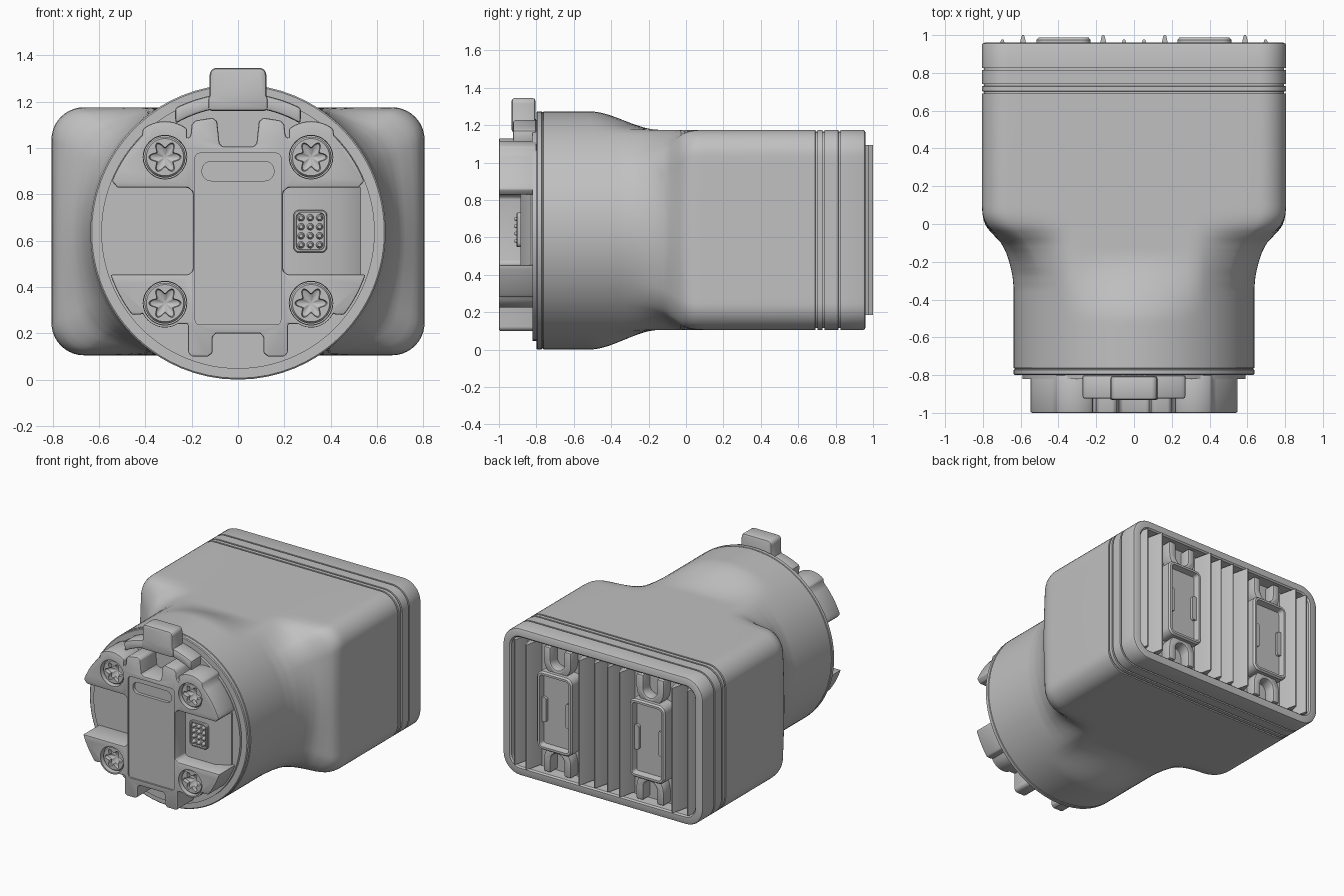
import bpy, bmesh, math
from mathutils import Matrix, Vector

if "Cube" in bpy.data.objects:
    bpy.data.objects.remove(bpy.data.objects["Cube"], do_unlink=True)

grey = bpy.data.materials.new("plain grey")
grey.use_nodes = True
COLOR = (0.53, 0.53, 0.53, 1)
grey.diffuse_color = COLOR
grey.node_tree.nodes["Principled BSDF"].inputs["Base Color"].default_value = COLOR

CZ = 0.637          # barrel axis height
R = 0.637           # barrel radius
BOX_Z = 0.64        # housing centre height
HW, HH = 0.805, 0.535
parts = []


def add(name, bm):
    bmesh.ops.recalc_face_normals(bm, faces=bm.faces)
    me = bpy.data.meshes.new(name)
    bm.to_mesh(me)
    bm.free()
    me.materials.append(grey)
    ob = bpy.data.objects.new(name, me)
    bpy.context.collection.objects.link(ob)
    parts.append(ob)
    return ob


def apply(ob, kind, **settings):
    mod = ob.modifiers.new(kind.title(), kind)
    for key, value in settings.items():
        setattr(mod, key, value)
    bpy.context.view_layer.objects.active = ob
    bpy.ops.object.modifier_apply(modifier=mod.name)


def bevel(ob, width):
    apply(ob, 'BEVEL', width=width, segments=2, limit_method='ANGLE', angle_limit=math.radians(40))
    return ob


def cut(ob, cutter):
    apply(ob, 'BOOLEAN', object=cutter, operation='DIFFERENCE', solver='EXACT')
    parts.remove(cutter)
    bpy.data.objects.remove(cutter, do_unlink=True)


def loft(name, rings):
    """Skin rings of (y, xz points) and cap both ends."""
    bm = bmesh.new()
    loops = [[bm.verts.new((x, y, z)) for x, z in pts] for y, pts in rings]
    n = len(loops[0])
    for a, b in zip(loops, loops[1:]):
        for i in range(n):
            j = (i + 1) % n
            bm.faces.new((a[i], a[j], b[j], b[i]))
    bm.faces.new(loops[0])
    bm.faces.new(loops[-1])
    return add(name, bm)


def prism(name, pts, a, b, axis='y'):
    bm = bmesh.new()
    place = (lambda u, v, w: (u, w, v)) if axis == 'y' else (lambda u, v, w: (u, v, w))
    ends = [[bm.verts.new(place(u, v, w)) for u, v in pts] for w in (a, b)]
    for end in ends:
        bm.faces.new(end)
    for i in range(len(pts)):
        j = (i + 1) % len(pts)
        bm.faces.new((ends[0][i], ends[0][j], ends[1][j], ends[1][i]))
    return add(name, bm)


def arc(cx, cz, r, a0, a1, n):
    angles = [math.radians(a0 + (a1 - a0) * i / n) for i in range(n + 1)]
    return [(cx + r * math.cos(a), cz + r * math.sin(a)) for a in angles]


def circle(cx, cz, r, n=72):
    return arc(cx, cz, r, 0, 360, n)[:-1]


def rounded(cx, cz, hw, hh, r, corner=8, side=1):
    """Rounded rectangle with evenly split sides."""
    pts = []
    for q, (sx, sz) in enumerate(((1, 1), (-1, 1), (-1, -1), (1, -1))):
        pts += arc(cx + sx * (hw - r), cz + sz * (hh - r), r, 90 * q, 90 * q + 90, corner)
    if side == 1:
        return pts
    out = []
    for i, p in enumerate(pts):
        out.append(p)
        if i % (corner + 1) == corner:
            q = pts[(i + 1) % len(pts)]
            out += [tuple(Vector(p).lerp(Vector(q), k / side)) for k in range(1, side)]
    return out


# Body: round barrel blending into the rectangular housing
def housing(inset=0.0):
    return rounded(0, BOX_Z, HW - inset, HH - inset, 0.14 - inset, 10, 24)


def barrel(r):
    return [tuple(Vector((0, CZ)) + (Vector(p) - Vector((0, CZ))).normalized() * r) for p in housing()]


FLARE = [(-0.34, 0), (-0.27, 0.04), (-0.2, 0.14), (-0.15, 0.24), (-0.1, 0.4), (-0.05, 0.68),
         (-0.02, 0.84), (0.01, 0.93), (0.05, 0.985), (0.1, 1)]


def flare(y):
    for (y0, s0), (y1, s1) in zip(FLARE, FLARE[1:]):
        if y0 <= y <= y1:
            return s0 + (s1 - s0) * (y - y0) / (y1 - y0)
    return 0 if y < 0 else 1


def blend(y):
    t = min(max((y + 0.52) / 0.38, 0), 1)
    sink = 1 - (1 - t) ** 2 * (1 + 2 * t)
    pts = []
    for box, tube in zip(housing(), barrel(R)):
        d = Vector(box) - Vector((0, CZ))
        pts.append(tuple(Vector(tube).lerp(Vector(box), flare(y) if d.length > R else sink)))
    return pts


rings = [(-0.8, barrel(R - 0.006)), (-0.795, barrel(R)), (-0.772, barrel(R)),
         (-0.77, barrel(R - 0.005)), (-0.764, barrel(R - 0.005)), (-0.762, barrel(R))]
rings += [(-0.54 + 0.02 * i, blend(-0.54 + 0.02 * i)) for i in range(33)]
for g in (0.697, 0.735, 0.82):
    rings += [(g - 0.006, housing()), (g - 0.005, housing(0.01)),
              (g + 0.005, housing(0.01)), (g + 0.006, housing())]
rings += [(0.945, housing()), (0.955, housing(0.004)), (0.96, housing(0.014)),
          (0.96, housing(0.055)), (0.95, housing(0.065)), (0.87, housing(0.07))]
loft("body", rings)

# Cooling fins on the back
def fin(name, x, tip, z0, z1):
    w = 0.008
    base = w + (tip - 0.86) * 0.22
    pts = [(x - base, 0.86), (x - w, tip - 0.006), (x - w / 2, tip),
           (x + w / 2, tip), (x + w, tip - 0.006), (x + base, 0.86)]
    prism(name, pts, z0, z1, 'z')


for s in (-1, 1):
    for x, tip in ((0.053, 0.978), (0.163, 1.0), (0.588, 1.0), (0.697, 0.978)):
        fin("cooling_fin", s * x, tip, 0.185, 1.095)
    # Back windows with side clips
    wx = s * 0.373
    frame = lambda i: rounded(wx, BOX_Z, 0.143 - i, 0.285 - i, 0.05 - i)
    loft("window_frame", [(0.86, frame(0)), (0.975, frame(0)), (0.987, frame(0.01)),
                          (0.987, frame(0.025)), (0.945, frame(0.035))])
    for c in (-1, 1):
        prism("window_clip", rounded(wx + c * 0.1, BOX_Z, 0.022, 0.09, 0.015, 4), 0.94, 0.965)
        # U-shaped bosses above and below each window
        bz = BOX_Z + c * 0.36
        turn = 180 if c > 0 else 0
        top = bz + c * 0.095
        u = [(wx + c * -0.11, top)] + arc(wx, bz, 0.11, turn, turn + 180, 16) + [(wx + c * 0.11, top)]
        u += [(wx + c * 0.055, top)] + arc(wx, bz, 0.055, turn + 180, turn, 16) + [(wx - c * 0.055, top)]
        bevel(prism("screw_boss", u, 0.86, 0.95), 0.01)

# Front mounting plate
prism("front_disc", circle(0, CZ, 0.59, 96), -0.82, -0.79)
half = [(-0.065, 1.005), (-0.08, 1.02), (-0.09, 1.115), (-0.11, 1.13), (-0.185, 1.118), (-0.2, 1.1),
        (-0.205, 1.05), (-0.22, 1.04)]
half += arc(-0.315, 0.96, 0.155, 52, 128, 12) + arc(0, CZ, 0.587, 135, 158, 8)
half += [(-0.52, 0.828), (-0.215, 0.828), (-0.195, 0.81), (-0.195, 0.47), (-0.215, 0.453)]
half += arc(0, CZ, 0.58, 198.5, 218, 8) + [(-0.425, 0.28)] + arc(-0.315, 0.33, 0.105, 205, 300, 10)
half += [(-0.215, 0.24), (-0.215, 0.115), (-0.2, 0.1), (-0.13, 0.1), (-0.11, 0.115), (-0.11, 0.185),
         (-0.095, 0.2)]
plate = prism("mounting_plate", half + [(-x, z) for x, z in reversed(half)], -1.0, -0.8)
bevel(plate, 0.008)
cut(plate, prism("cutter", rounded(0, 0.607, 0.185, 0.37, 0.02, 4), -1.1, -0.988))
cut(plate, prism("cutter", rounded(0, 0.9, 0.155, 0.042, 0.04), -1.1, -0.965))

# Countersunk screws with star sockets
for sx in (-0.315, 0.315):
    for sz in (0.33, 0.96):
        cut(plate, prism("cutter", circle(sx, sz, 0.094, 48), -1.1, -0.93))
        star = lambda k: [(sx + k * (0.056 + 0.014 * math.cos(6 * a)) * math.cos(a),
                           sz + k * (0.056 + 0.014 * math.cos(6 * a)) * math.sin(a))
                          for a in (math.tau * i / 72 for i in range(72))]
        loft("screw", [(-0.92, circle(sx, sz, 0.088)), (-0.97, circle(sx, sz, 0.088)),
                       (-0.982, circle(sx, sz, 0.08)), (-0.982, star(1)),
                       (-0.955, star(0.92)), (-0.94, star(0.2))])
        loft("screw_rim", [(-0.99, circle(sx, sz, 0.094)), (-1.0, circle(sx, sz, 0.096)),
                           (-1.0, circle(sx, sz, 0.104)), (-0.99, circle(sx, sz, 0.105))][::-1]
             + [(-0.97, circle(sx, sz, 0.092))])
        parts[-1].data.polygons[0].select = False
        # open the rim so that the screw head shows
        bm = bmesh.new()
        bm.from_mesh(parts[-1].data)
        bmesh.ops.delete(bm, geom=[f for f in bm.faces if len(f.verts) > 4], context='FACES_ONLY')
        bm.to_mesh(parts[-1].data)
        bm.free()

# Connector block with contact pins
block = [(0.19, -0.81), (0.19, -0.885), (0.44, -0.885), (0.53, -0.83), (0.53, -0.81)]
prism("connector_block", block, 0.45, 0.83, 'z')
socket = lambda i: rounded(0.312, 0.64, 0.073 - i, 0.092 - i, 0.025 - i / 2, 5)
loft("connector_socket", [(-0.87, socket(0)), (-0.9, socket(0)), (-0.905, socket(0.004)),
                          (-0.905, socket(0.012)), (-0.89, socket(0.014))])
bm = bmesh.new()
for i in range(3):
    for j in range(4):
        spot = Matrix.Translation((0.312 + 0.04 * (i - 1), -0.902, 0.64 + 0.039 * (j - 1.5)))
        bmesh.ops.create_cone(bm, cap_ends=True, segments=12, radius1=0.016, radius2=0.008, depth=0.03,
                              matrix=spot @ Matrix.Rotation(math.pi / 2, 4, 'X'))
add("contact_pins", bm)

# Release latch on top
bracket = arc(0, CZ, 0.6, 63, 117, 20) + arc(0, CZ, 0.54, 120, 60, 20)
bevel(prism("latch_bracket", bracket, -0.925, -0.8), 0.012)
tab = [(-0.13, 1.16), (-0.13, 1.21), (-0.122, 1.23)] + arc(-0.092, 1.315, 0.03, 180, 90, 5)
tab += [(-x, z) for x, z in reversed(tab)]
bevel(prism("latch_tab", tab, -0.932, -0.805), 0.015)

# Smooth curved surfaces and keep edges crisp
bpy.ops.object.select_all(action='DESELECT')
for ob in parts:
    ob.select_set(True)
bpy.context.view_layer.objects.active = parts[0]
bpy.ops.object.shade_smooth_by_angle(angle=math.radians(32))
